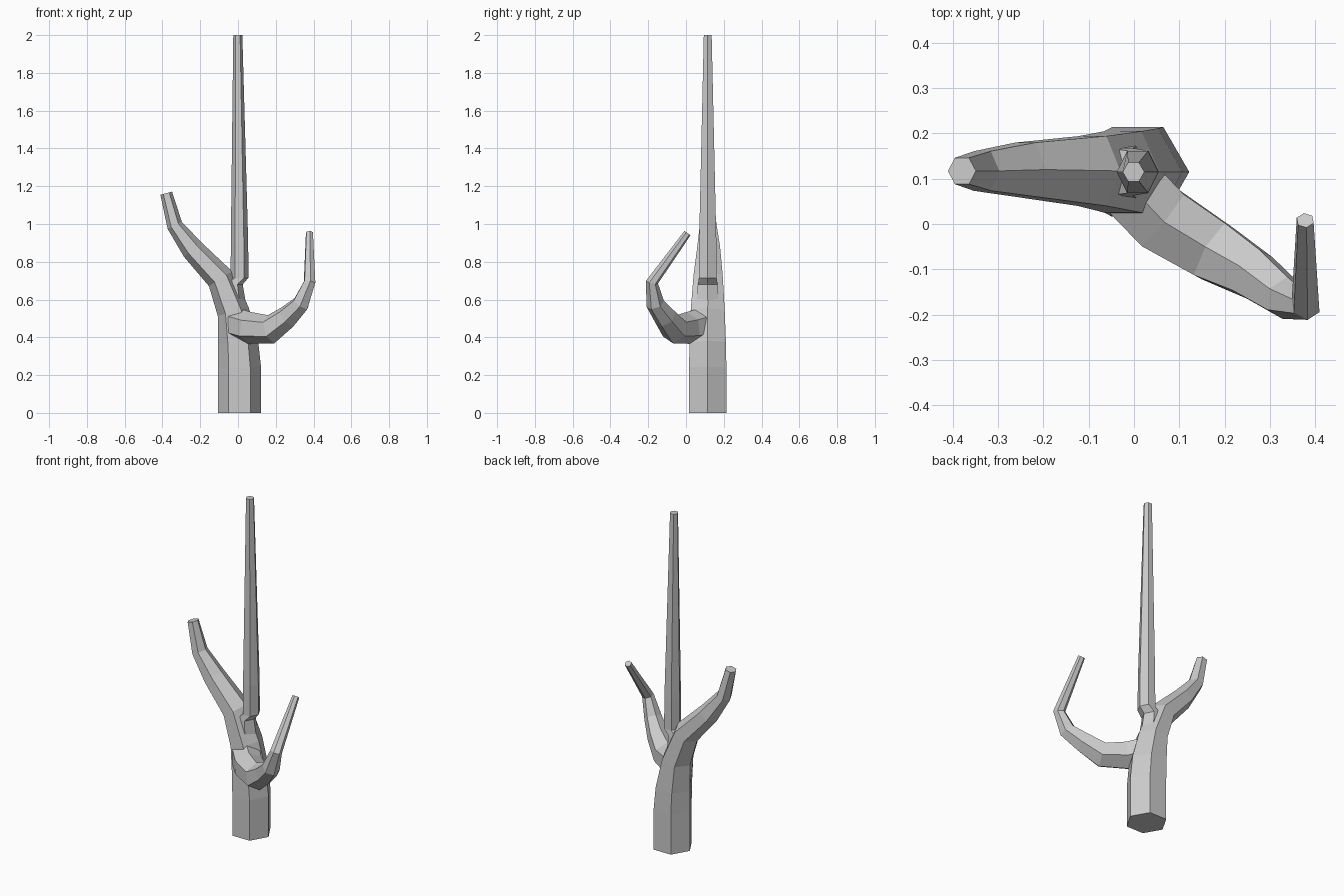
import bpy, bmesh, math
from mathutils import Vector

if "Cube" in bpy.data.objects:
    bpy.data.objects.remove(bpy.data.objects["Cube"])


def limb(name, rings, up, level=False):
    """Six-sided tapered tube; each ring is (x, y, z, radius, sideways stretch)."""
    pts = [Vector(r[:3]) for r in rings]
    segs = [(b - a).normalized() for a, b in zip(pts, pts[1:])]
    u, prev = Vector(up), None
    bm = bmesh.new()
    loops = []
    for i, (p, r) in enumerate(zip(pts, rings)):
        t = (segs[max(i - 1, 0)] + segs[min(i, len(segs) - 1)]).normalized()
        if level:
            t = Vector((0, 0, 1))
        if prev is not None:
            u = prev.rotation_difference(t) @ u
        u = (u - t * u.dot(t)).normalized()
        v = t.cross(u)
        prev = t
        loops.append([bm.verts.new(p + r[3] * (u * math.cos(k * math.pi / 3)
                                               + v * r[4] * math.sin(k * math.pi / 3)))
                      for k in range(6)])
    for a, b in zip(loops, loops[1:]):
        for k in range(6):
            n = (k + 1) % 6
            bm.faces.new((a[k], a[n], b[n], b[k]))
    bm.faces.new(loops[0][::-1])
    bm.faces.new(loops[-1])
    bmesh.ops.recalc_face_normals(bm, faces=bm.faces)
    me = bpy.data.meshes.new(name)
    bm.to_mesh(me)
    bm.free()
    ob = bpy.data.objects.new(name, me)
    bpy.context.collection.objects.link(ob)
    return ob


# trunk, bending over into the left branch
trunk = limb("tree_trunk", [
    (.008, .115, 0, .114, 1), (.008, .115, .24, .114, 1),
    (.0, .115, .37, .107, 1.04), (-.025, .115, .535, .085, 1.22),
    (-.092, .117, .71, .073, 1.22), (-.24, .12, .865, .06, 1.15),
    (-.335, .117, .993, .042, 1.2), (-.38, .117, 1.163, .032, 1.05)], (1, 0, 0))

# tall central leader
leader = limb("central_leader", [
    (-.02, .115, .5, .075, 1), (-.03, .115, .68, .055, 1.1),
    (.008, .115, .715, .047, 1.15), (.008, .115, .9, .046, 1.15),
    (-.001, .115, 2.0, .024, 1)], (1, 0, 0), level=True)

# front right branch, curving up and back
branch = limb("right_branch", [
    (-.01, .085, .47, .085, 1), (.06, .012, .45, .085, 1), (.175, -.06, .443, .077, 1),
    (.262, -.11, .508, .062, 1), (.333, -.163, .578, .049, 1),
    (.379, -.18, .692, .034, .95), (.378, .008, .952, .02, 1)], (0, 0, 1))

# fuse the limbs into one skin
for part in (leader, branch):
    mod = trunk.modifiers.new("join_" + part.name, 'BOOLEAN')
    mod.operation = 'UNION'
    mod.solver = 'EXACT'
    mod.object = part
    bpy.context.view_layer.objects.active = trunk
    bpy.ops.object.modifier_apply(modifier=mod.name)
    bpy.data.objects.remove(part)
